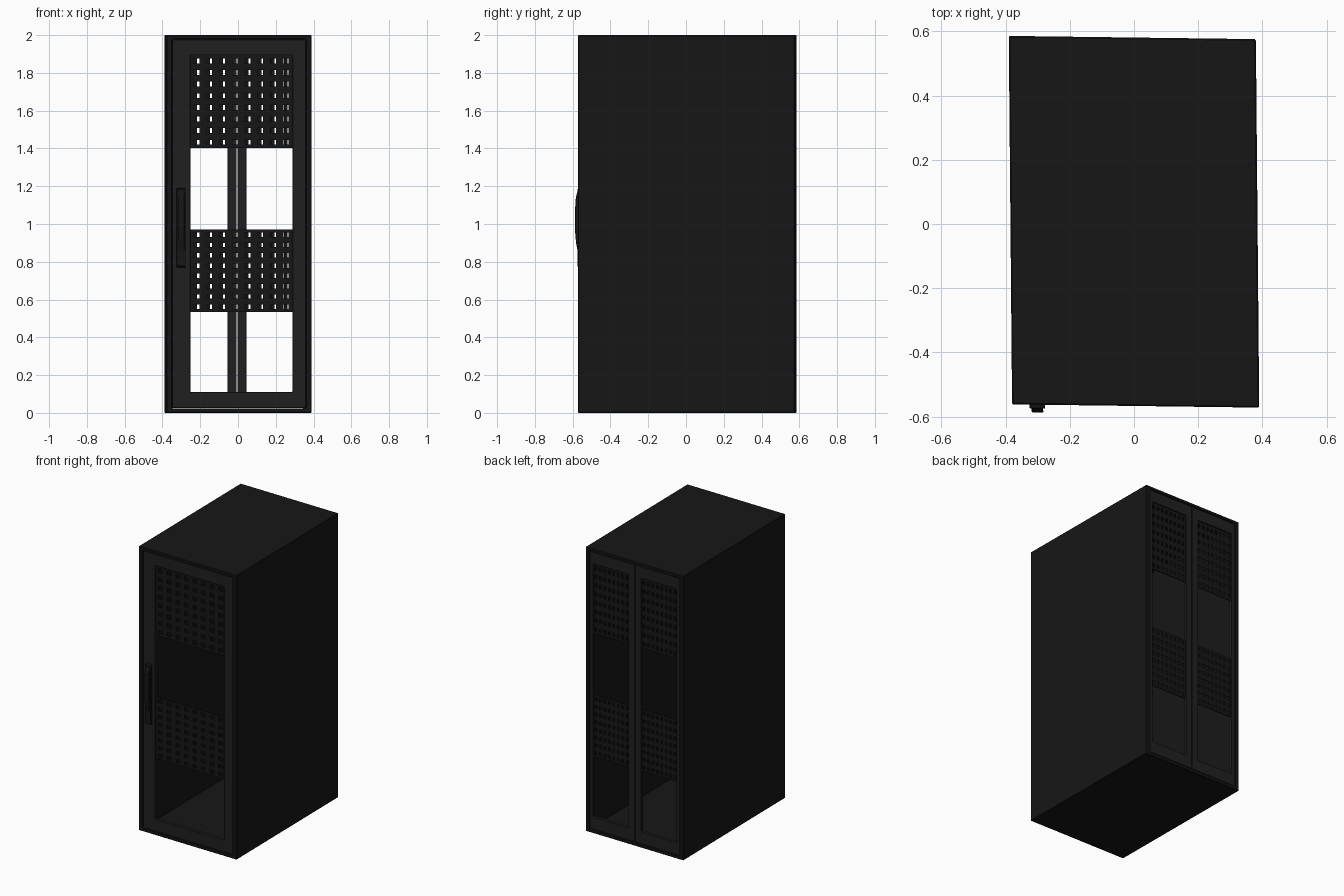
import bpy, bmesh
from mathutils import Matrix

if "Cube" in bpy.data.objects:
    bpy.data.objects.remove(bpy.data.objects["Cube"])


def material(name, v):
    m = bpy.data.materials.new(name)
    m.diffuse_color = (v, v, v, 1)
    m.use_nodes = True
    m.node_tree.nodes["Principled BSDF"].inputs["Base Color"].default_value = m.diffuse_color
    return m


BODY = material("body_black", 0.008)
DOOR = material("door_black", 0.014)
MESH = material("mesh_black", 0.008)

# Whole cabinet is slightly skewed in plan
SKEW = Matrix(((1, -0.009, 0, 0), (-0.013, 1, 0, 0), (0, 0, 1, 0), (0, 0, 0, 1)))


def finish(bm, name, mat, bevel=0):
    bmesh.ops.recalc_face_normals(bm, faces=bm.faces)
    bm.transform(SKEW)
    me = bpy.data.meshes.new(name)
    bm.to_mesh(me)
    bm.free()
    me.materials.append(mat)
    ob = bpy.data.objects.new(name, me)
    bpy.context.collection.objects.link(ob)
    if bevel:
        mod = ob.modifiers.new("bevel", "BEVEL")
        mod.width = bevel
        mod.segments = 1
        mod.limit_method = "ANGLE"
    return ob


def pierced(name, xs, zs, y0, y1, mat, bevel=0):
    """Slab on grid lines xs, zs; cells odd in both directions are holes."""
    bm = bmesh.new()
    v = [[bm.verts.new((x, y0, z)) for z in zs] for x in xs]
    for i in range(len(xs) - 1):
        for j in range(len(zs) - 1):
            if not (i % 2 and j % 2):
                bm.faces.new((v[i][j], v[i + 1][j], v[i + 1][j + 1], v[i][j + 1]))
    r = bmesh.ops.extrude_face_region(bm, geom=bm.faces[:], use_keep_orig=True)
    bmesh.ops.translate(bm, vec=(0, y1 - y0, 0),
                        verts=[g for g in r["geom"] if isinstance(g, bmesh.types.BMVert)])
    return finish(bm, name, mat, bevel)


def hole_lines(a, b, n, ratio):
    p = (b - a) / n
    lines = [a]
    for k in range(n):
        c = a + (k + 0.5) * p
        lines += [c - p * ratio / 2, c + p * ratio / 2]
    return lines + [b]


def yz_prism(name, pts, x0, x1, mat, bevel=0):
    bm = bmesh.new()
    f = bm.faces.new([bm.verts.new((x0, y, z)) for y, z in pts])
    r = bmesh.ops.extrude_face_region(bm, geom=[f], use_keep_orig=True)
    bmesh.ops.translate(bm, vec=(x1 - x0, 0, 0),
                        verts=[g for g in r["geom"] if isinstance(g, bmesh.types.BMVert)])
    return finish(bm, name, mat, bevel)


FRONT, BACK = -0.567, 0.581
Z0, Z1 = 0.111, 1.894
BANDS = {"upper": (1.402, Z1), "lower": (0.535, 0.97)}

# Outer shell, open at front and back
pierced("cabinet_shell", [-0.385, -0.354, 0.354, 0.385], [0, 0.024, 1.978, 2],
        FRONT, BACK, BODY, 0.004)


def door(name, x0, x1, o0, o1, y0, y1, ym):
    pierced(name + "_frame", [x0, o0, o1, x1], [0.026, Z0, Z1, 1.976], y0, y1, DOOR, 0.002)
    # Perforated bands, with open windows between them
    for band, (a, b) in BANDS.items():
        pierced(f"{name}_{band}_mesh", hole_lines(o0, o1, 8, 0.42),
                hole_lines(a, b, 8, 0.42), ym - 0.003, ym + 0.003, MESH)


# Single front door and split rear doors
door("front_door", -0.353, 0.353, -0.257, 0.283, FRONT + 0.004, FRONT + 0.029, FRONT + 0.016)
for side, s in (("right", 1), ("left", -1)):
    xs = sorted((s * 0.002, s * 0.353))
    os = sorted((s * 0.05, s * 0.327))
    door(f"rear_{side}_door", *xs, *os, BACK - 0.029, BACK - 0.004, BACK - 0.016)

# Handle: back plate and arched grip
f = FRONT + 0.006
yz_prism("handle_plate", [(f, 0.77), (f - 0.018, 0.775), (f - 0.018, 1.185), (f, 1.19)],
         -0.330, -0.282, BODY, 0.002)
yz_prism("handle_grip",
         [(f - 0.015, 0.85), (f - 0.025, 0.90), (f - 0.030, 0.96), (f - 0.030, 1.08),
          (f - 0.026, 1.14), (f - 0.015, 1.18)], -0.324, -0.288, BODY, 0.002)
